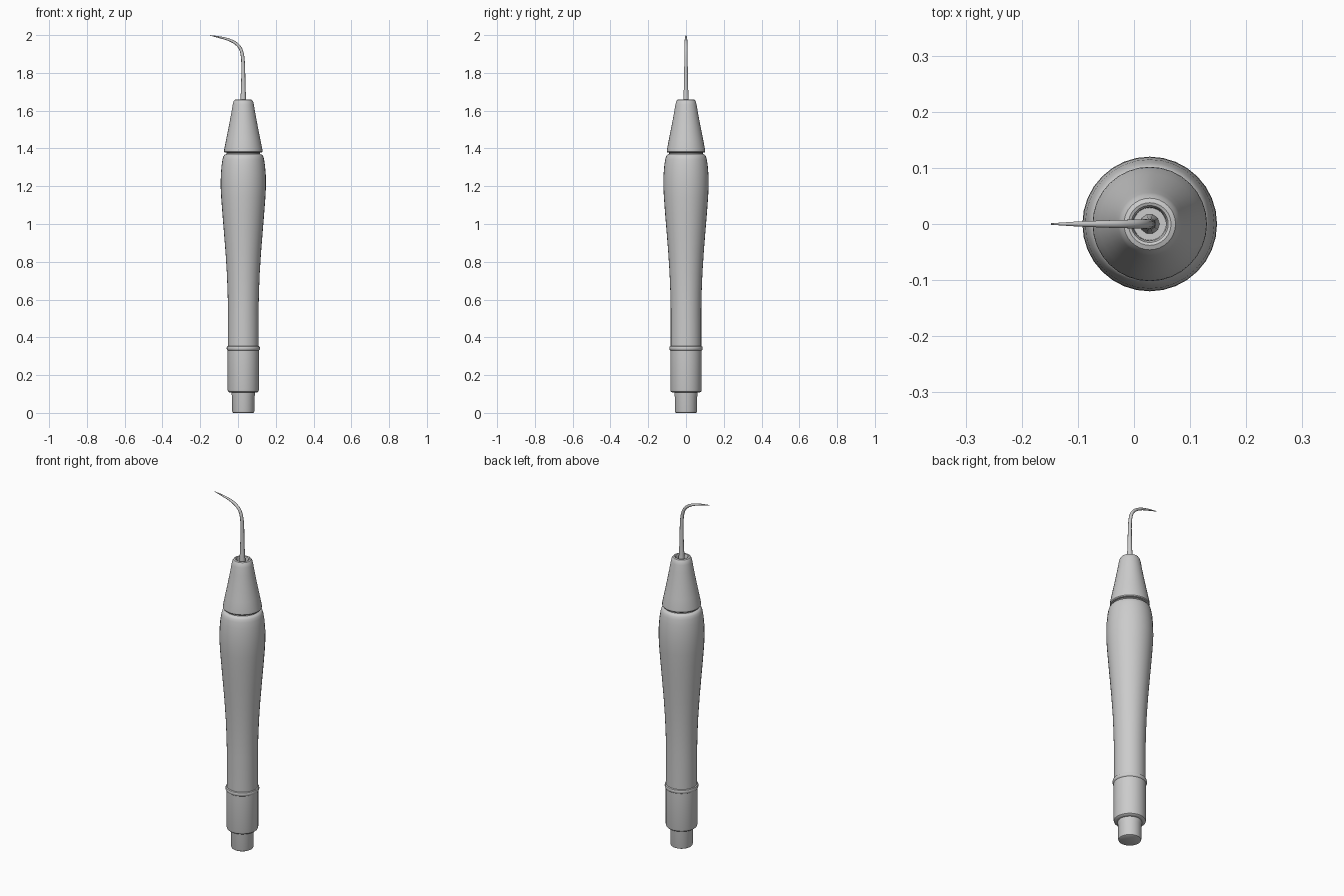
import bpy, bmesh, math

if "Cube" in bpy.data.objects:
    bpy.data.objects.remove(bpy.data.objects["Cube"])

AXIS_X = 0.028
SIDES = 32


def finish(obj, angle=35):
    bpy.ops.object.select_all(action='DESELECT')
    obj.select_set(True)
    bpy.context.view_layer.objects.active = obj
    bpy.ops.object.shade_smooth_by_angle(angle=math.radians(angle))


def lathe(name, profile):
    """Revolve (radius, z) points around the tool's axis; ends are capped."""
    bm = bmesh.new()
    rings = []
    for r, z in profile:
        rings.append([bm.verts.new((r * math.cos(2 * math.pi * i / SIDES),
                                    r * math.sin(2 * math.pi * i / SIDES), z))
                      for i in range(SIDES)])
    for a, b in zip(rings, rings[1:]):
        for i in range(SIDES):
            j = (i + 1) % SIDES
            bm.faces.new((a[i], a[j], b[j], b[i]))
    bm.faces.new(rings[0][::-1])
    bm.faces.new(rings[-1])
    bmesh.ops.recalc_face_normals(bm, faces=bm.faces)
    mesh = bpy.data.meshes.new(name)
    bm.to_mesh(mesh)
    bm.free()
    obj = bpy.data.objects.new(name, mesh)
    obj.location.x = AXIS_X
    bpy.context.collection.objects.link(obj)
    finish(obj)


# Connector at the bottom
lathe("end_connector", [(0.052, 0), (0.057, 0.003), (0.059, 0.01),
                        (0.059, 0.085), (0.062, 0.10), (0.062, 0.13)])

# Lower sleeve
lathe("lower_sleeve", [(0.066, 0.107), (0.075, 0.109), (0.081, 0.114),
                       (0.083, 0.123), (0.083, 0.335)])

# Raised ring between sleeve and handle
lathe("joint_ring", [(0.082, 0.330), (0.086, 0.333), (0.088, 0.339),
                     (0.088, 0.345), (0.086, 0.351), (0.081, 0.354)])

# Swelling handle
lathe("handle", [(0.081, 0.345), (0.081, 0.55), (0.083, 0.64), (0.087, 0.74),
                 (0.094, 0.85), (0.102, 0.95), (0.111, 1.06), (0.117, 1.14),
                 (0.120, 1.20), (0.119, 1.26), (0.115, 1.31), (0.110, 1.342),
                 (0.106, 1.357), (0.100, 1.366), (0.090, 1.370)])

# Narrow neck in the groove
lathe("groove_neck", [(0.089, 1.36), (0.089, 1.40)])

# Nose cone with a recessed socket on top
lathe("nose_cone", [(0.088, 1.377), (0.099, 1.379), (0.102, 1.384),
                    (0.101, 1.395), (0.090, 1.45), (0.076, 1.52),
                    (0.063, 1.59), (0.056, 1.632), (0.052, 1.648),
                    (0.046, 1.657), (0.038, 1.660), (0.033, 1.658),
                    (0.030, 1.650), (0.029, 1.625)])

# Tapered hooked tip: (x, z, radius)
path = [(0.028, 1.62, 0.018), (0.028, 1.66, 0.015), (0.028, 1.72, 0.012),
        (0.028, 1.79, 0.0105), (0.027, 1.85, 0.0095), (0.023, 1.895, 0.009),
        (0.012, 1.930, 0.0085), (-0.010, 1.955, 0.008), (-0.045, 1.974, 0.007),
        (-0.095, 1.988, 0.005), (-0.148, 1.9985, 0.0015)]
curve = bpy.data.curves.new("hooked_tip", 'CURVE')
curve.dimensions = '3D'
curve.bevel_depth = 1.0
curve.bevel_resolution = 3
curve.resolution_u = 4
curve.use_fill_caps = True
spline = curve.splines.new('BEZIER')
spline.bezier_points.add(len(path) - 1)
for p, (x, z, r) in zip(spline.bezier_points, path):
    p.co = (x, 0, z)
    p.radius = r
    p.handle_left_type = p.handle_right_type = 'AUTO'
tip = bpy.data.objects.new("hooked_tip", curve)
bpy.context.collection.objects.link(tip)
bpy.ops.object.select_all(action='DESELECT')
tip.select_set(True)
bpy.context.view_layer.objects.active = tip
bpy.ops.object.convert(target='MESH')
finish(bpy.context.view_layer.objects.active, 50)
